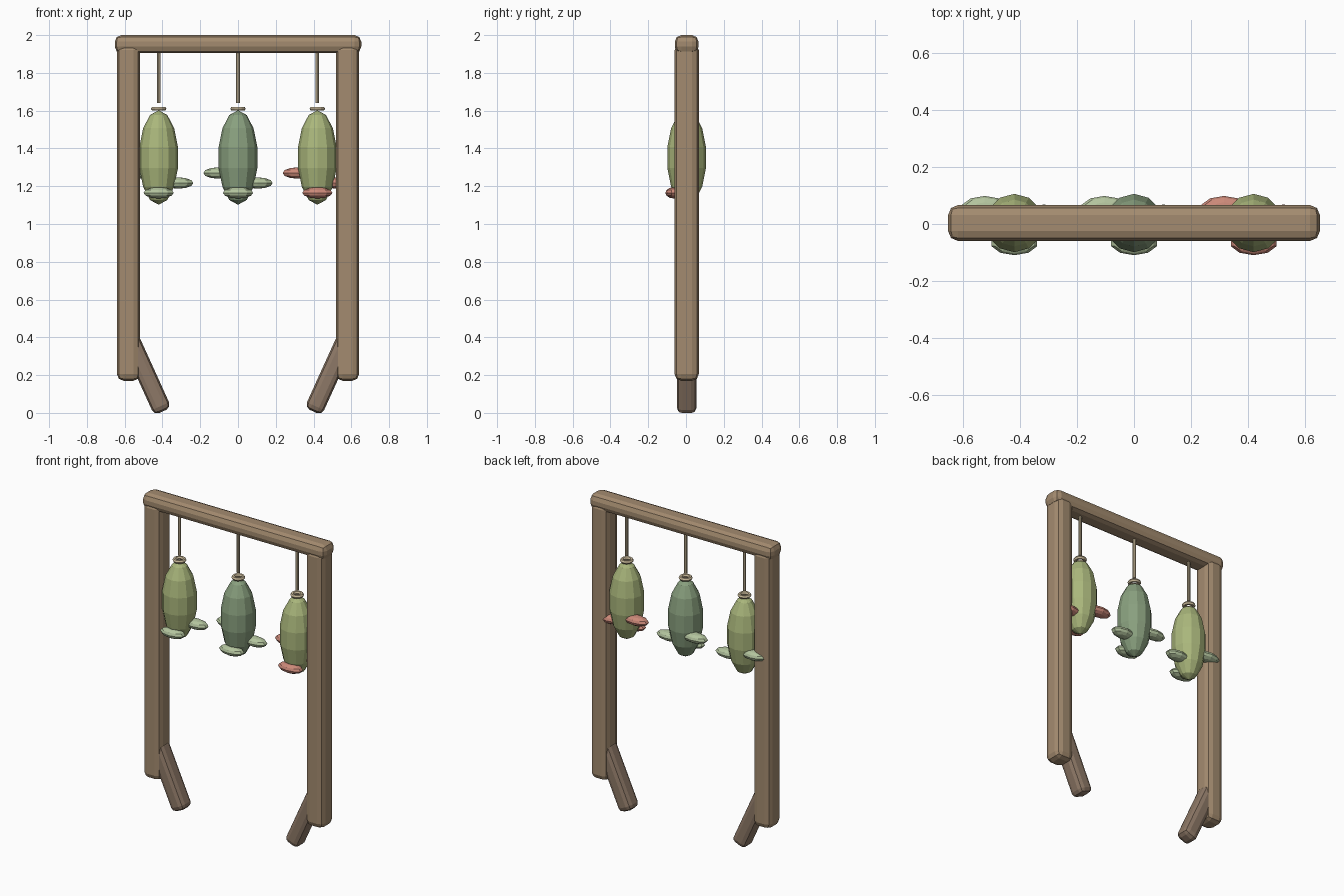
import bpy, math
from mathutils import Vector

if "Cube" in bpy.data.objects:
    bpy.data.objects.remove(bpy.data.objects["Cube"])

Y0 = 0.0035  # small shift that centres the whole model in depth


def mat(name, rgb):
    m = bpy.data.materials.new(name)
    m.diffuse_color = (*rgb, 1)
    m.use_nodes = True
    m.node_tree.nodes["Principled BSDF"].inputs["Base Color"].default_value = m.diffuse_color
    return m


wood = mat("wood", (0.37, 0.26, 0.16))
dark_wood = mat("dark_wood", (0.27, 0.19, 0.135))
rope_mat = mat("rope", (0.60, 0.50, 0.33))
light_green = mat("light_green", (0.40, 0.47, 0.20))
deep_green = mat("deep_green", (0.25, 0.35, 0.21))
pale_green = mat("pale_green", (0.45, 0.55, 0.34))
pink = mat("pink", (0.60, 0.25, 0.19))


def finish(name, material):
    ob = bpy.context.object
    ob.name = name
    ob.data.materials.append(material)
    return ob


def timber(name, size, loc, material, bevel, tilt=0):
    bpy.ops.mesh.primitive_cube_add(size=1, location=loc, rotation=(0, tilt, 0))
    ob = finish(name, material)
    ob.scale = size
    bpy.ops.object.transform_apply(location=False, rotation=False, scale=True)
    b = ob.modifiers.new("bevel", 'BEVEL')
    b.width, b.segments = bevel, 2


def blob(name, loc, radii, material, seg, rings):
    bpy.ops.mesh.primitive_uv_sphere_add(segments=seg, ring_count=rings, radius=1, location=loc)
    finish(name, material).scale = radii


# Frame: top beam, posts and splayed feet
timber("top_beam", (1.305, 0.126, 0.096), (0, Y0, 1.952), wood, 0.035)
for side, s in (("left", -1), ("right", 1)):
    timber(side + "_post", (0.122, 0.128, 1.785), (s * 0.58, Y0, 1.0625), wood, 0.035)
    low, high = Vector((s * 0.398, Y0, 0.008)), Vector((s * 0.574, Y0, 0.396))
    tilt = math.atan2(high.x - low.x, high.z - low.z)
    timber(side + "_foot", (0.1, 0.104, (high - low).length), (low + high) / 2,
           dark_wood, 0.03, tilt)

# Hanging pods, each with a rope, a ring and three bumps
bumps = ((0, -0.068, 1.165), (0.104, 0.02, 1.217), (-0.104, 0.05, 1.27))
for name, x, body, bump in (("left", -0.42, light_green, pale_green),
                            ("middle", 0, deep_green, pale_green),
                            ("right", 0.42, light_green, pink)):
    bpy.ops.mesh.primitive_cylinder_add(vertices=8, radius=0.01, depth=0.28,
                                        location=(x, Y0, 1.78))
    finish(name + "_rope", rope_mat)
    bpy.ops.mesh.primitive_torus_add(major_segments=12, minor_segments=6, major_radius=0.029,
                                     minor_radius=0.012, location=(x, Y0, 1.61))
    finish(name + "_ring", rope_mat)
    blob(name + "_pod", (x, Y0, 1.352), (0.105, 0.105, 0.25), body, 12, 7)
    for i, (dx, dy, z) in enumerate(bumps):
        blob(f"{name}_bump_{i + 1}", (x + dx, Y0 + dy, z), (0.084, 0.045, 0.03), bump, 10, 6)
